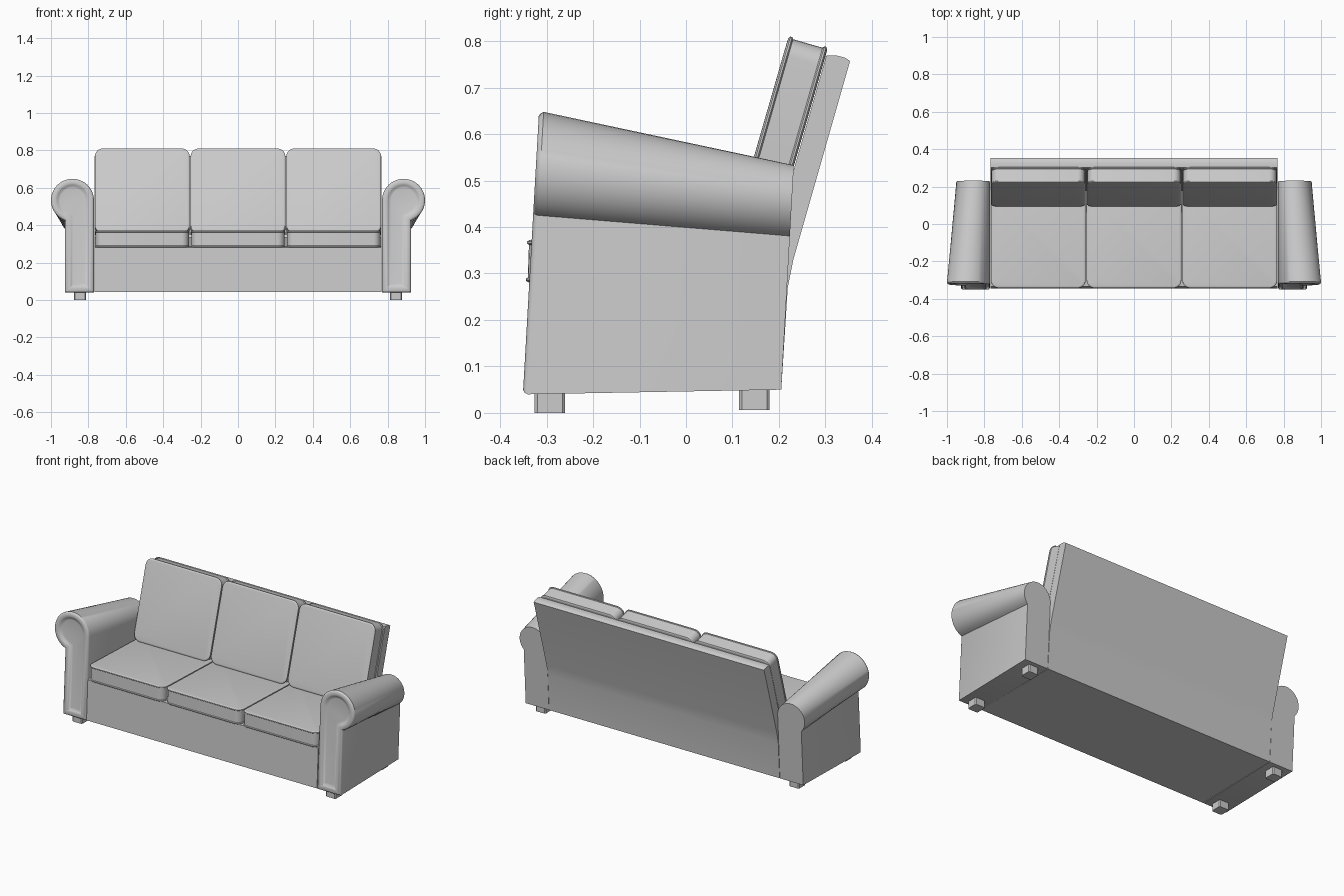
import bpy, bmesh, math
from mathutils import Vector, Matrix

cube = bpy.data.objects.get("Cube")
if cube:
    bpy.data.objects.remove(cube, do_unlink=True)

GREY = (0.6, 0.6, 0.6, 1)
fabric = bpy.data.materials.new("grey fabric")
fabric.diffuse_color = GREY
fabric.use_nodes = True
fabric.node_tree.nodes["Principled BSDF"].inputs["Base Color"].default_value = GREY


def loft(name, loops, matrix=Matrix()):
    """Skin a run of equal-length closed loops and cap both ends."""
    bm = bmesh.new()
    rings = [[bm.verts.new(matrix @ Vector(p)) for p in loop] for loop in loops]
    n = len(rings[0])
    for a, b in zip(rings, rings[1:]):
        for i in range(n):
            j = (i + 1) % n
            bm.faces.new((a[i], a[j], b[j], b[i]))
    bm.faces.new(rings[0][::-1])
    bm.faces.new(rings[-1])
    bmesh.ops.recalc_face_normals(bm, faces=bm.faces)
    mesh = bpy.data.meshes.new(name)
    bm.to_mesh(mesh)
    bm.free()
    mesh.materials.append(fabric)
    obj = bpy.data.objects.new(name, mesh)
    bpy.context.collection.objects.link(obj)
    bpy.ops.object.select_all(action='DESELECT')
    obj.select_set(True)
    bpy.context.view_layer.objects.active = obj
    bpy.ops.object.shade_smooth_by_angle(angle=math.radians(35))
    return obj


def rounded_rect(w, h, r, inset):
    """Rounded rectangle centred on the origin, shrunk by inset."""
    pts = []
    for k, (sx, sy) in enumerate(((1, 1), (-1, 1), (-1, -1), (1, -1))):
        for i in range(7):
            a = math.radians(90 * k + 15 * i)
            pts.append((sx * (w / 2 - r) + (r - inset) * math.cos(a),
                        sy * (h / 2 - r) + (r - inset) * math.sin(a)))
    return pts


def offset(pts, d):
    """Move the sides of a counter-clockwise outline inwards by d."""
    out = []
    n = len(pts)
    for i in range(n):
        p, q, s = (Vector(pts[(i + k) % n]) for k in (-1, 0, 1))
        e1, e2 = (q - p).normalized(), (s - q).normalized()
        n1, n2 = Vector((-e1.y, e1.x)), Vector((-e2.y, e2.x))
        out.append(q + (n1 + n2) * (d / (1 + n1.dot(n2))))
    return out


def cushion(name, w, h, t, matrix):
    """Boxed cushion with a piped seam round both faces."""
    steps = ((0.010, 0), (0.004, 0.001), (0, 0.004), (0, 0.008), (0.004, 0.011),
             (0.004, t - 0.011), (0, t - 0.008), (0, t - 0.004),
             (0.004, t - 0.001), (0.010, t))
    loft(name, [[(x, y, z) for x, y in rounded_rect(w, h, 0.042, ins)]
                for ins, z in steps], matrix)


# Base and reclined back in one side profile
profile = [(-0.345, 0.042), (0.205, 0.05), (0.219, 0.27), (0.231, 0.33),
           (0.353, 0.757), (0.343, 0.764), (0.325, 0.769), (0.302, 0.769),
           (0.178, 0.335), (-0.333, 0.282)]
loft("base_and_back", [[(x, y, z) for y, z in profile] for x in (-0.768, 0.768)])

# Three seat cushions and three back cushions
lean = math.atan(0.288)
seat_tilt = math.radians(-2)
for i, place in enumerate(("right", "middle", "left")):
    x = (i - 1) * 0.512
    cushion("seat_cushion_" + place, 0.506, 0.50, 0.092,
            Matrix.Translation((x, -0.095, 0.272)) @ Matrix.Rotation(seat_tilt, 4, 'X'))
    # local z runs from the front face of the cushion to its rear
    axis_up = Vector((0, math.sin(lean), math.cos(lean)))
    axis_in = Vector((0, math.cos(lean), -math.sin(lean)))
    frame = Matrix((Vector((1, 0, 0)), axis_up, axis_in)).transposed().to_4x4()
    centre = Vector((x, 0.221, 0.811)) - axis_up * 0.235
    cushion("back_cushion_" + place, 0.506, 0.47, 0.088,
            Matrix.Translation(centre) @ frame)


def arm_outline(cx, cz, r, bottom):
    """Rolled arm section: straight stem with a round scroll on top."""
    end = -math.acos((0.925 - cx) / r)
    pts = [(0.77, bottom), (0.925, bottom)]
    pts += [(cx + r * math.cos(a), cz + r * math.sin(a))
            for a in (end + (math.pi - end) * k / 32 for k in range(33))]
    return pts


# Rolled arms, tapering to the rear, with a sunken front panel
front = arm_outline(0.885, 0.533, 0.115, 0.04)
rear = arm_outline(0.86, 0.443, 0.09, 0.05)
for side, s in (("left", 1), ("right", -1)):
    loops = [[(s * x, 0.205 + (z - 0.05) * 0.056, z) for x, z in rear]]
    for ins, depth in ((0, 0.010), (0.003, 0.004), (0.009, 0), (0.026, 0),
                       (0.032, 0.003), (0.042, 0.010), (0.048, 0.011)):
        loops.append([(s * x, -0.351 + depth + (z - 0.04) * 0.057, z)
                      for x, z in offset(front, ins)])
    loft("arm_" + side, loops)

    # Short block feet with clipped corners
    for end, y, z in (("front", -0.293, 0.0), ("rear", 0.147, 0.006)):
        w, c = 0.033, 0.006
        ring = [(w, -w + c), (w, w - c), (w - c, w), (-w + c, w),
                (-w, w - c), (-w, -w + c), (-w + c, -w), (w - c, -w)]
        loft("foot_%s_%s" % (end, side),
             [[(s * 0.845 + px, y + py, h) for px, py in ring] for h in (z, 0.055)])
